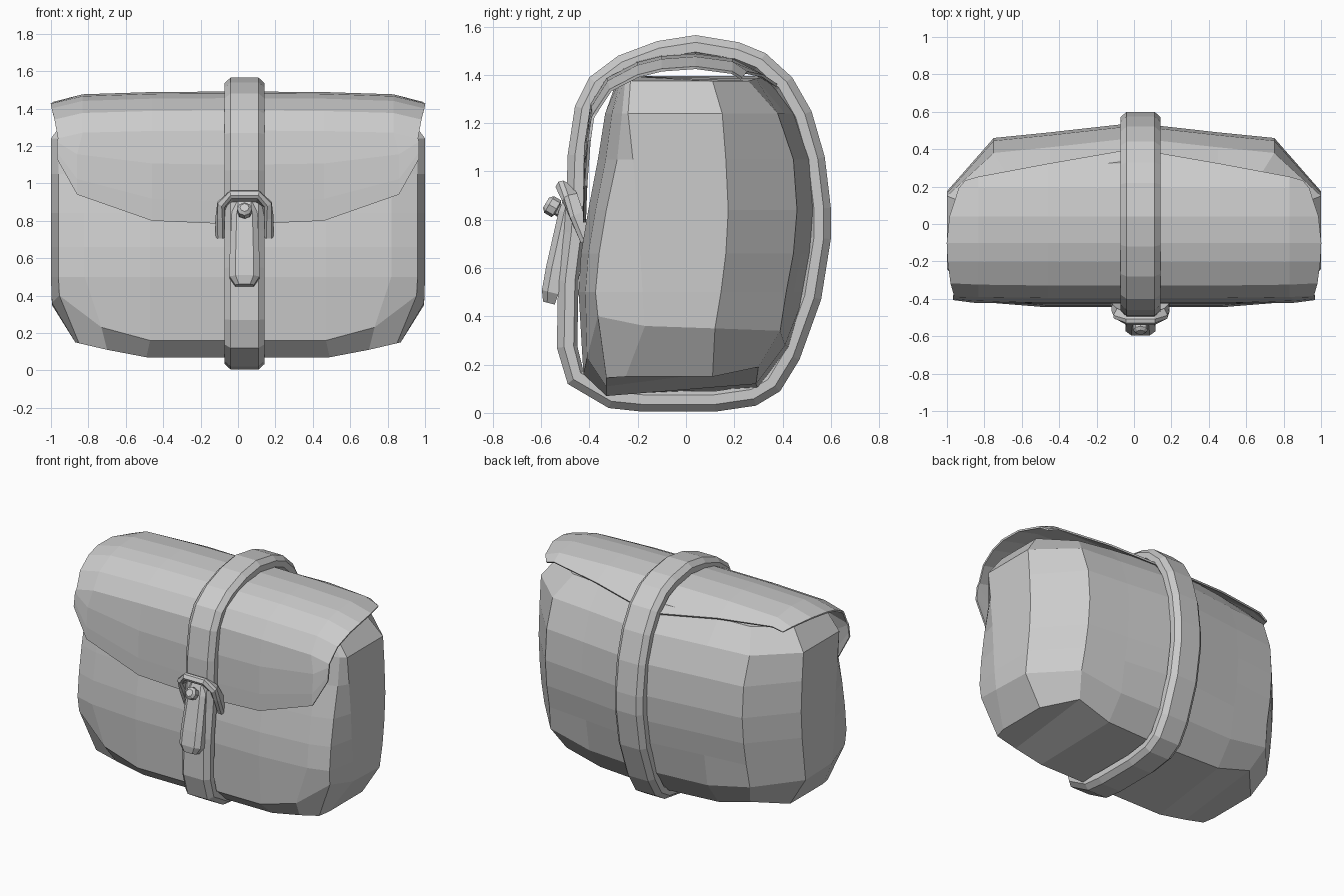
import bpy, bmesh, math
from mathutils import Vector

if "Cube" in bpy.data.objects:
    bpy.data.objects.remove(bpy.data.objects["Cube"])

grey = bpy.data.materials.new("warm_grey_leather")
grey.diffuse_color = (0.6, 0.6, 0.6, 1)
grey.use_nodes = True
grey.node_tree.nodes["Principled BSDF"].inputs["Base Color"].default_value = grey.diffuse_color
CX = 0.035  # strap centre line


def make(name, verts, faces, mirror=False):
    me = bpy.data.meshes.new(name)
    me.from_pydata(verts, [], faces)
    bm = bmesh.new()
    bm.from_mesh(me)
    bmesh.ops.remove_doubles(bm, verts=bm.verts, dist=0.0005)
    bmesh.ops.recalc_face_normals(bm, faces=bm.faces)
    bm.to_mesh(me)
    bm.free()
    me.materials.append(grey)
    ob = bpy.data.objects.new(name, me)
    bpy.context.collection.objects.link(ob)
    if mirror:
        ob.modifiers.new("mirror", 'MIRROR')
    return ob


def sweep(name, rings, closed):
    """Skin a list of equal rings; cap the ends when the path is open."""
    n, m = len(rings[0]), len(rings)
    verts = [v for r in rings for v in r]
    faces = []
    for i in range(m if closed else m - 1):
        j = (i + 1) % m
        for k in range(n):
            l = (k + 1) % n
            faces.append((i * n + k, i * n + l, j * n + l, j * n + k))
    if not closed:
        faces += [tuple(range(n)), tuple(range((m - 1) * n, m * n))]
    return make(name, verts, faces)


# --- pouch body: half rings from the front centre round to the back centre
def ring(z, f, ff, cf, cb, b, w=1.0, drop=0.0):
    return [(0, f, z), (.47, f, z), (.82 * w, f * .6 + ff * .4, z), (.96 * w, ff, z),
            (w, cf, z - drop), (w, cb, z - drop), (.75 * w, b - .08, z - drop),
            (.45, b - .05, z - drop / 2), (0, b, z)]

rows = [
    [(0, -.33, .07), (.49, -.33, .07), (.70, -.33, .11), (.85, -.33, .145), (.87, -.25, .15),
     (.87, .11, .15), (.70, .30, .19), (.45, .29, .12), (0, .30, .10)],
    [(0, -.425, .16), (.47, -.425, .16), (.73, -.41, .23), (.955, -.365, .40), (.995, -.17, .36),
     (.995, .12, .35), (.76, .39, .34), (.45, .41, .28), (0, .43, .27)],
    ring(.50, -.445, -.375, -.18, .145, .495),
    ring(.66, -.435, -.36, -.19, .165, .525),
    ring(.84, -.405, -.33, -.20, .175, .54),
    ring(1.05, -.365, -.285, -.22, .165, .525),
    ring(1.24, -.335, -.265, -.24, .15, .46),
    ring(1.395, -.28, -.25, -.23, .11, .34, .9, .02),
]
n = 9
verts = [v for r in rows for v in r]
faces = [(i * n + k, i * n + k + 1, (i + 1) * n + k + 1, (i + 1) * n + k)
         for i in range(len(rows) - 1) for k in range(n - 1)]
for o in (0, (len(rows) - 1) * n):  # bottom and top
    faces += [(o, o + 1, o + 7, o + 8), (o + 1, o + 2, o + 6, o + 7),
              (o + 2, o + 3, o + 4, o + 5, o + 6)]
make("pouch_body", verts, faces, True)

# --- flap: one profile swept across columns, front edge rising to the sides
profile = [(.19, 1.465), (.04, 1.485), (-.10, 1.475), (-.20, 1.45), (-.325, 1.385), (-.39, 1.28)]
inset = (.065, .015, 0, .005, .02, .038)  # narrowing of the side edge along the profile
columns = [  # x, x at the lower front, sag, back edge y and z, tip z, front set-back
    (0, 0, 0, .40, 1.34, .78, 0), (.46, .46, .003, .32, 1.395, .80, 0),
    (.83, .86, .015, .25, 1.41, .94, .005), (1.0, .967, .055, .23, 1.385, 1.13, .012)]
grid = []
for x, xl, sag, by, bz, tip, back in columns:
    edge = x == 1
    col = [(x - .1 * edge, by, bz)]
    for i, (y, z) in enumerate(profile):
        col.append((x - inset[i] * edge, y + back * (i > 3), z - sag * (1 - .12 * max(0, i - 3))))
    for t in (.35, .75, 1):
        z = 1.27 + (tip - 1.27) * t
        y = -.39 - .03 * min(1, (1.28 - z) / .2) + back
        col.append((xl, y, z))
    grid.append(col)
m = len(grid[0])
flap = make("flap", [v for c in grid for v in c],
            [(c * m + r, c * m + r + 1, (c + 1) * m + r + 1, (c + 1) * m + r)
             for c in range(3) for r in range(m - 1)], True)
thick = flap.modifiers.new("thickness", 'SOLIDIFY')
thick.thickness = .012
thick.offset = 0

# --- strap: chamfered band following a closed loop round the pouch
loop = [(.04, 1.565), (-.12, 1.54), (-.28, 1.48), (-.40, 1.39), (-.46, 1.27), (-.49, 1.07),
        (-.495, .90), (-.505, .75), (-.53, .55), (-.535, .27), (-.49, .12), (-.32, .02),
        (-.18, .005), (.12, .005), (.29, .03), (.39, .09), (.47, .22), (.56, .47),
        (.60, .72), (.60, .85), (.575, 1.06), (.52, 1.25), (.44, 1.39), (.33, 1.49), (.22, 1.535)]
section = [(-.075, 0), (.075, 0), (.108, .03), (.108, .07), (.085, .085), (-.085, .085),
           (-.108, .07), (-.108, .03)]  # across, inward
rings = []
for i, p in enumerate(loop):
    a, b = Vector(loop[i - 1]), Vector(loop[(i + 1) % len(loop)])
    t = (b - a).normalized()
    inward = Vector((-t.y, t.x))
    rings.append([(CX + u, p[0] + inward.x * d, p[1] + inward.y * d) for u, d in section])
sweep("strap", rings, True)

# --- buckle: bent arch of square bar over the strap
half = [(.13, -.41, .715), (.13, -.455, .82), (.12, -.485, .89), (.07, -.51, .935)]
arch = [Vector(p) for p in half] + [Vector((-x, y, z)) for x, y, z in reversed(half)]
face_dir = Vector((0, -.88, .47)).normalized()
rings = []
for i, p in enumerate(arch):
    t = (arch[min(i + 1, 7)] - arch[max(i - 1, 0)]).normalized()
    side = t.cross(face_dir).normalized()
    up = side.cross(t)
    rings.append([p + Vector((CX, 0, 0)) + side * a + up * b for a, b in
                  ((.025, -.03), (.025, .012), (.013, .028), (-.013, .028), (-.025, .012), (-.025, -.03))])
sweep("buckle_arch", rings, False)

# --- tongue: tapered strap end hanging from the buckle
rings = []
for y, z, w, h in ((-.475, .90, .055, .024), (-.495, .83, .07, .032), (-.545, .60, .08, .034),
                   (-.563, .50, .08, .034), (-.568, .455, .05, .024)):
    rings.append([(CX + u * w, y + v * h, z - v * h * .25) for u, v in
                  ((-.6, -1), (.6, -1), (1, -.3), (1, 1), (-1, 1), (-1, -.3))])
sweep("tongue", rings, False)

# --- stud: small pin with a wider head
axis = Vector((0, -.85, .5)).normalized()
side = Vector((1, 0, 0))
up = axis.cross(side)
base = Vector((CX, -.485, .815))
rings = []
for d, r in ((0, .026), (.055, .026), (.06, .04), (.095, .04), (.11, .024)):
    rings.append([base + axis * d + (side * math.cos(k * math.pi / 4) + up * math.sin(k * math.pi / 4)) * r
                  for k in range(8)])
sweep("stud", rings, False)
